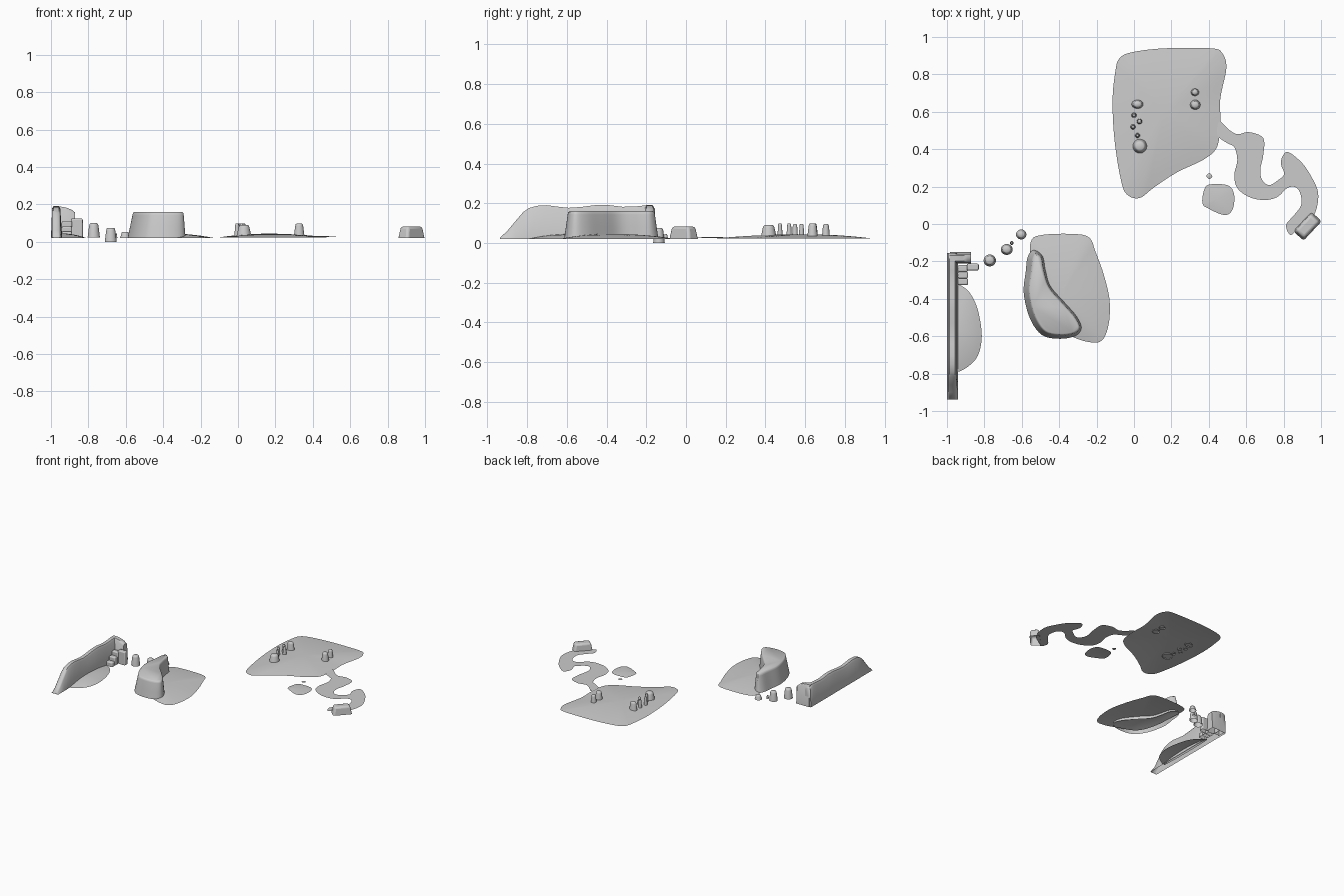
import bpy, math
from mathutils import Vector

if "Cube" in bpy.data.objects:
    bpy.data.objects.remove(bpy.data.objects["Cube"])

U = 187.4  # plan units per metre; outlines are drawn in plan units


def plan(x, y):
    return Vector(((x - 1134.5) / U, (224 - y) / U))


def outline(pts, sub=5):
    """Closed smooth curve through plan points."""
    p = [plan(*q) for q in pts]
    n, out = len(p), []
    for i in range(n):
        a, b, c, d = p[i - 1], p[i], p[(i + 1) % n], p[(i + 2) % n]
        for k in range(sub):
            t = k / sub
            out.append(0.5 * (2 * b + (c - a) * t + (2 * a - 5 * b + 4 * c - d) * t * t
                              + (3 * b - a - 3 * c + d) * t ** 3))
    area = sum(out[i - 1].cross(out[i]) for i in range(len(out)))
    return out if area > 0 else out[::-1]


def make(name, verts, faces, angle=40):
    me = bpy.data.meshes.new(name)
    me.from_pydata([tuple(v) for v in verts], [], faces)
    ob = bpy.data.objects.new(name, me)
    bpy.context.collection.objects.link(ob)
    bpy.context.view_layer.objects.active = ob
    ob.select_set(True)
    bpy.ops.object.shade_smooth_by_angle(angle=math.radians(angle))
    ob.select_set(False)
    return ob


def loft(name, rings, angle=40):
    """Stack of equal rings, open below, capped on top."""
    n = len(rings[0])
    faces = [(r * n + i, r * n + (i + 1) % n, (r + 1) * n + (i + 1) % n, (r + 1) * n + i)
             for r in range(len(rings) - 1) for i in range(n)]
    faces.append(tuple(range((len(rings) - 1) * n, len(rings) * n)))
    return make(name, [v for r in rings for v in r], faces, angle)


def mound(name, pts, centre, lo, hi):
    o, c = outline(pts), plan(*centre)
    rings = []
    for t in (1, .85, .7, .5, .3, .1):
        rings.append([(*(c + (p - c) * t), lo + (hi - lo) * (1 - t * t)) for p in o])
    return loft(name, rings)


def inset(o, d, shift=0):
    res = []
    for i, p in enumerate(o):
        t = (o[(i + 1) % len(o)] - o[i - 1]).normalized()
        res.append(p + Vector((-t.y + 0, t.x)) * d + Vector((shift, 0)))
    return res


def stone(name, x, y, rx, ry, z0, z1, taper=.7):
    c, n = plan(x, y), 20
    rings = []
    for s, z in ((1, z0), (taper + .06, z1 - .014), (taper - .04, z1 - .004), (taper - .2, z1)):
        rings.append([(c.x + s * rx / U * math.cos(2 * math.pi * i / n),
                       c.y + s * ry / U * math.sin(2 * math.pi * i / n), z) for i in range(n)])
    return loft(name, rings, 60)


def block(name, cx, cy, w, d, z0, z1, taper=1.0, rot=0, bevel=.008):
    rings = []
    for s, z in ((1, z0), (taper, z1)):
        rings.append([(cx + s * (a * w * math.cos(rot) - b * d * math.sin(rot)) / 2,
                       cy + s * (a * w * math.sin(rot) + b * d * math.cos(rot)) / 2, z)
                      for a, b in ((-1, -1), (1, -1), (1, 1), (-1, 1))])
    ob = loft(name, rings)
    m = ob.modifiers.new("round", 'BEVEL')
    m.width, m.segments = bevel, 3
    return ob


def ridge(name, stations, w0, w1, along_y):
    """Wall with an uneven top; stations are (position, top height)."""
    verts, faces, n = [], [], 6
    for u, top in stations:
        k = min(.012, (top - .018) * .5)
        for w, z in ((w0, .02), (w0 + .006, top - k), (w0 + .014, top),
                     (w1 - .018, top), (w1 - .01, top - k), (w1, .02)):
            verts.append((w, u, z) if along_y else (u, w, z))
    for s in range(len(stations) - 1):
        for i in range(n - 1):
            f = (s * n + i, s * n + i + 1, (s + 1) * n + i + 1, (s + 1) * n + i)
            faces.append(f[::-1] if along_y else f[::1])
    faces += [tuple(range(n)), tuple(range(len(verts) - 1, len(verts) - n - 1, -1))]
    return make(name, verts, faces, 50)


# Large field and the small patches beside it
mound("field", [(1116, 70), (1120, 58), (1132, 52), (1165, 48), (1212, 48), (1223, 53),
                (1227, 68), (1221, 98), (1221, 121), (1218, 146), (1205, 159), (1178, 172),
                (1155, 187), (1140, 198), (1127, 194), (1121, 178), (1115, 140), (1113, 100)],
      (1165, 112), .022, .044)
mound("patch", [(1206, 187), (1216, 184), (1230, 186), (1235, 196), (1233, 210),
                (1225, 215), (1210, 209), (1203, 203)], (1218, 199), .026, .031)
mound("dot_patch", [(1207, 176), (1210, 173), (1213, 176), (1210, 179)], (1210, 176), .027, .03)

# Winding path
path = outline([(1220, 121), (1229, 129), (1238, 134), (1250, 132), (1264, 138), (1264, 155),
                (1261, 170), (1263, 180), (1270, 185), (1279, 180), (1285, 174), (1282, 165),
                (1283, 157), (1289, 152), (1303, 163), (1313, 178), (1319, 193), (1317, 210),
                (1310, 222), (1298, 230), (1291, 235), (1287, 225), (1295, 215), (1302, 205),
                (1301, 193), (1296, 187), (1288, 188), (1278, 197), (1265, 200), (1250, 197),
                (1238, 188), (1235, 175), (1238, 160), (1235, 147), (1228, 143), (1218, 135)])
make("path", [(p.x, p.y, .029) for p in path], [tuple(range(len(path)))])
e = plan(1308.3, 226.2)
block("path_end_block", e.x, e.y, .142, .075, .02, .083, .82, math.radians(47), .014)

# Middle slope with its curved bank
mound("bank_slope", [(1031, 242), (1042, 235), (1075, 234), (1090, 238), (1096, 252), (1104, 274),
                     (1110, 300), (1109, 325), (1102, 341), (1088, 342), (1070, 336), (1045, 325),
                     (1034, 300), (1031, 265)], (1062, 295), .021, .046)
bank = outline([(1028, 257), (1034, 250), (1043, 256), (1046, 270), (1051, 286), (1064, 301),
                (1077, 316), (1082, 328), (1076, 336), (1060, 339), (1042, 335), (1030, 318),
                (1024, 293), (1026, 272)])
rings = []
for d, sh, z in ((0, 0, .02), (.009, .004, .08), (.018, .008, .143), (.021, .008, .155), (.028, .008, .16)):
    rings.append([(p.x, p.y, z) for p in inset(bank, d, sh)])
loft("curved_bank", rings, 50)

# Left wall, corner return, steps and slope
ridge("left_wall", [(-.937, .026), (-.9, .06), (-.86, .108), (-.82, .155), (-.79, .176), (-.75, .187),
                    (-.7, .19), (-.64, .182), (-.59, .177), (-.53, .181), (-.46, .19), (-.39, .191),
                    (-.32, .182), (-.25, .184), (-.2, .19), (-.17, .185), (-.155, .172)],
      -1.0, -.94, True)
ridge("wall_return", [(-.985, .19), (-.95, .189), (-.92, .184), (-.89, .172), (-.872, .158)],
      -.212, -.15, False)
block("side_post", -.862, -.23, .064, .036, .02, .125)
for i, h in enumerate((.112, .083, .055)):
    block("step_%d" % (i + 1), -.915, -.238 - i * .035, .055, .036, .02, h)
mound("wall_slope", [(955, 285), (960, 285), (970, 293), (978, 310), (982, 336), (978, 356),
                     (968, 367), (958, 372), (955, 368), (954, 328)], (958, 332), .021, .045)

# Stepping stones between wall and bank
stone("stepping_stone_1", 990, 260.5, 6.2, 6, .022, .1)
stone("stepping_stone_2", 1007, 249.5, 6, 5.5, 0, .075)
stone("stepping_stone_3", 1021.5, 234.5, 5.2, 5, .02, .054)
stone("pebble", 1012, 243, 1.8, 2, .02, .045)

# Standing stones on the field
for i, (x, y, rx, ry, h) in enumerate([
        (1138, 104, 6, 4.5, .098), (1134.5, 115, 2.6, 2.6, .096), (1140, 121.2, 2.8, 2.8, .096),
        (1133.5, 126.7, 2.6, 2.6, .097), (1138, 135.3, 2.5, 2.5, .097), (1140.5, 146, 7.3, 7.3, .09),
        (1195.5, 92, 4.2, 3.8, .095), (1195.8, 104.6, 5.3, 5, .098)]):
    stone("field_stone_%d" % (i + 1), x, y, rx, ry, .03, h)
